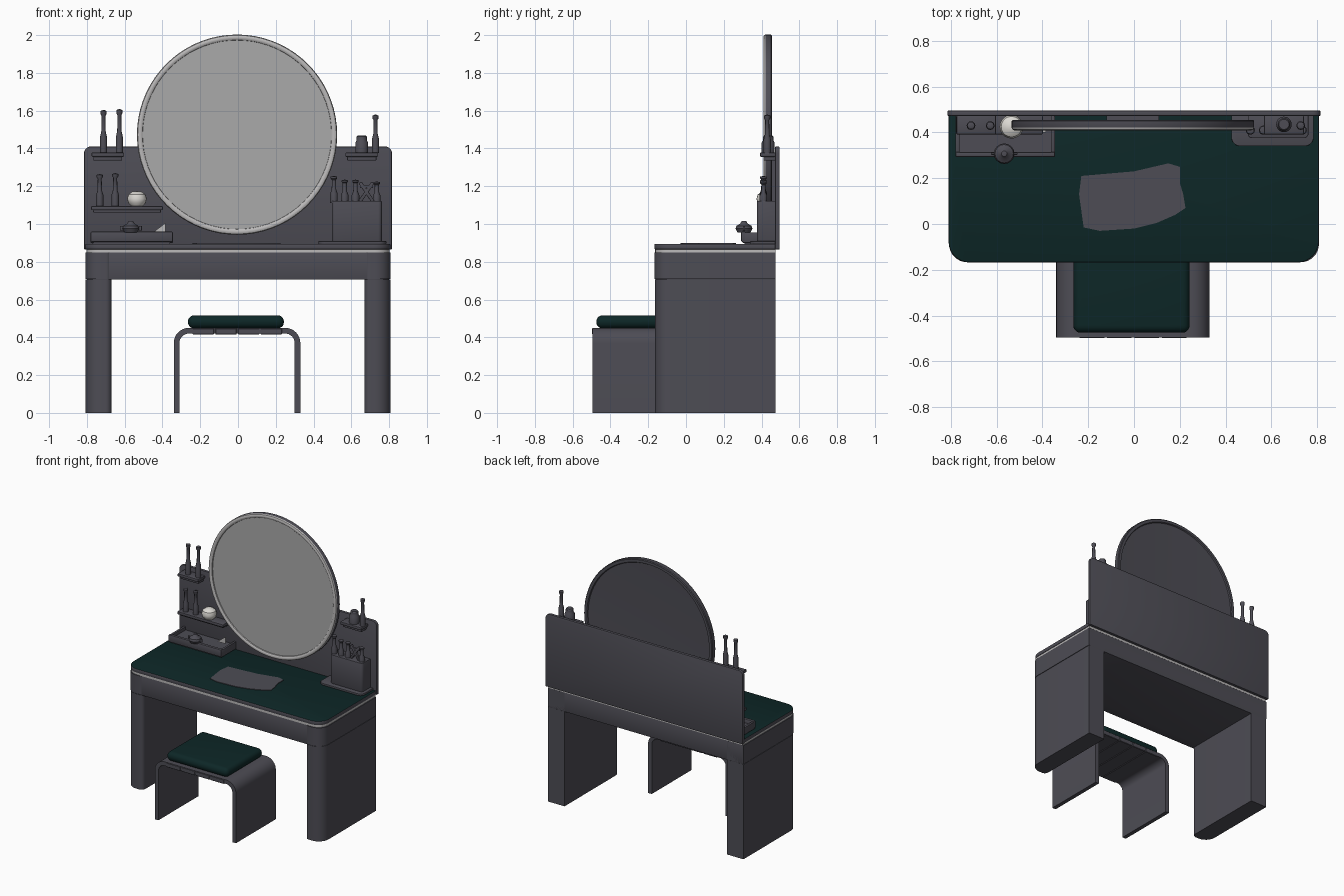
import bpy, bmesh, math
from mathutils import Vector

if "Cube" in bpy.data.objects:
    bpy.data.objects.remove(bpy.data.objects["Cube"])

def mat(name, c):
    m = bpy.data.materials.new(name)
    m.diffuse_color = (*c, 1)
    m.use_nodes = True
    m.node_tree.nodes["Principled BSDF"].inputs["Base Color"].default_value = m.diffuse_color
    return m

GREY = mat("charcoal grey", (0.075, 0.073, 0.09))
GREEN = mat("dark green", (0.004, 0.02, 0.02))
GLASS = mat("mirror grey", (0.4, 0.4, 0.4))
LIGHT = mat("light trim", (0.5, 0.49, 0.49))
CREAM = mat("pale cream", (0.72, 0.70, 0.66))

def finish(name, bm, *mats):
    bmesh.ops.recalc_face_normals(bm, faces=bm.faces[:])
    me = bpy.data.meshes.new(name)
    bm.to_mesh(me)
    bm.free()
    for m in mats:
        me.materials.append(m)
    me.shade_smooth()
    me.set_sharp_from_angle(angle=math.radians(35))
    o = bpy.data.objects.new(name, me)
    bpy.context.collection.objects.link(o)
    return o

def box(name, x0, x1, y0, y1, z0, z1, m=GREY, r=0.0, seg=2):
    bm = bmesh.new()
    bmesh.ops.create_cube(bm, size=1)
    for v in bm.verts:
        v.co = Vector((x0 + (v.co.x + .5) * (x1 - x0), y0 + (v.co.y + .5) * (y1 - y0),
                       z0 + (v.co.z + .5) * (z1 - z0)))
    if r:
        bmesh.ops.bevel(bm, geom=bm.edges[:], offset=r, segments=seg, profile=0.5, affect='EDGES')
    return finish(name, bm, m)

def rounded(x0, x1, y0, y1, radii, n=8):
    """Rectangle outline; radii for corners (x0,y0), (x1,y0), (x1,y1), (x0,y1)."""
    pts = []
    corners = [(x0, y0, 1, 1, 180), (x1, y0, -1, 1, 270), (x1, y1, -1, -1, 0), (x0, y1, 1, -1, 90)]
    for (x, y, sx, sy, a), r in zip(corners, radii):
        if r == 0:
            pts.append((x, y))
            continue
        for i in range(n + 1):
            t = math.radians(a + 90 * i / n)
            pts.append((x + sx * r + r * math.cos(t), y + sy * r + r * math.sin(t)))
    return pts

def prism(name, pts, a, b, axis='z', mats=(GREY,), bevel=0.0):
    bm = bmesh.new()
    put = (lambda p, h: (p[0], p[1], h)) if axis == 'z' else (lambda p, h: (p[0], h, p[1]))
    f = bm.faces.new([bm.verts.new(put(p, a)) for p in pts])
    ext = bmesh.ops.extrude_face_region(bm, geom=[f])
    d = Vector((0, 0, b - a)) if axis == 'z' else Vector((0, b - a, 0))
    bmesh.ops.translate(bm, vec=d, verts=[v for v in ext['geom'] if isinstance(v, bmesh.types.BMVert)])
    bmesh.ops.recalc_face_normals(bm, faces=bm.faces[:])
    if bevel:
        caps = [g for g in bm.faces if len(g.verts) == len(pts) and len(pts) > 4]
        edges = list({e for g in caps for e in g.edges})
        bmesh.ops.bevel(bm, geom=edges, offset=bevel, segments=2, profile=0.5, affect='EDGES')
    if len(mats) > 1:   # second colour on upward faces
        bm.normal_update()
        for g in bm.faces:
            g.material_index = 1 if g.normal.z > 0.6 else 0
    return finish(name, bm, *mats)

def lathe(name, prof, centre, axis='z', mats=(GREY,), idx=None, n=16):
    """Spin (radius, height) profile round the z or y axis."""
    bm = bmesh.new()
    c = Vector(centre)
    rings = []
    for r, h in prof:
        k = 1 if r == 0 else n
        ring = []
        for i in range(k):
            t = 2 * math.pi * i / n
            u, w = r * math.cos(t), r * math.sin(t)
            ring.append(bm.verts.new(c + Vector((u, w, h) if axis == 'z' else (u, h, w))))
        rings.append(ring)
    for s, (p, q) in enumerate(zip(rings, rings[1:])):
        for i in range(n):
            vs = []
            for v in (p[i % len(p)], p[(i + 1) % len(p)], q[(i + 1) % len(q)], q[i % len(q)]):
                if v not in vs:
                    vs.append(v)
            f = bm.faces.new(vs)
            if idx:
                f.material_index = idx[s]
    return finish(name, bm, *mats)

# Desk: two slab legs, apron, light seam and green-topped slab
for s, side in ((-1, "left"), (1, "right")):
    lo, hi = sorted((s * 0.67, s * 0.807))
    rad = (0.08, 0.03, 0, 0) if s < 0 else (0.03, 0.08, 0, 0)
    prism(side + "_leg", rounded(lo, hi, -0.165, 0.475, rad), 0, 0.707)
    prism(side + "_apron_corner", rounded(lo - 0.001, hi + 0.001, -0.167, 0.475, rad), 0.71, 0.848)
prism("apron", rounded(-0.8, 0.8, -0.162, 0.475, (0.08, 0.08, 0, 0)), 0.705, 0.85, bevel=0.003)
prism("light_seam", rounded(-0.803, 0.803, -0.163, 0.475, (0.08, 0.08, 0, 0)), 0.849, 0.866, mats=(LIGHT,))
prism("desk_top", rounded(-0.81, 0.807, -0.168, 0.478, (0.09, 0.09, 0, 0)), 0.865, 0.895,
      mats=(GREY, GREEN), bevel=0.006)
prism("desk_mat", [(-.24, .13), (-.23, .21), (0, .23), (.15, .265), (.2, .25), (.2, .18), (.215, .13),
                   (.225, .07), (.18, .04), (.1, .005), (0, -.02), (-.15, -.03), (-.22, -.015)],
      0.893, 0.899)

# Back panel with rounded top corners
prism("back_panel", rounded(-0.815, 0.815, 0.865, 1.41, (0.005, 0.005, 0.035, 0.035)),
      0.472, 0.495, axis='y', bevel=0.004)

# Round mirror: glass, light rim, dark hollow back
lathe("mirror", [(0, .423), (.5, .423), (.501, .415), (.508, .410), (.518, .409), (.526, .413), (.530, .421),
                 (.530, .450), (.525, .455), (.505, .455), (.5, .447), (0, .432)],
      (-0.005, 0, 1.473), 'y', (GLASS, LIGHT, GREY), [0, 1, 1, 1, 1, 1, 2, 2, 2, 2, 2], 72)
box("mirror_mount", -0.12, 0.11, 0.434, 0.474, 1.1, 1.36)

# Stool: bent arch with plank seams below, and a cushion
out = rounded(-0.34, 0.33, 0, 0.45, (0, 0, 0.08, 0.08))
inn = rounded(-0.31, 0.30, 0, 0.42, (0, 0, 0.05, 0.05))
arch = out[1:] + out[:1] + inn[:1] + inn[:1:-1] + inn[1:2]
arch = out[1:] + [out[0], inn[0]] + list(reversed(inn[2:])) + [inn[1]]
prism("stool_arch", arch, -0.495, -0.025, axis='y')
for i in range(4):
    x = -0.24 + i * 0.12
    box("stool_plank", x, x + 0.113, -0.497, -0.023, 0.415, 0.448, r=0.003, seg=1)
box("cushion", -0.265, 0.243, -0.475, -0.045, 0.448, 0.516, GREEN, r=0.032, seg=5)

# Small shelves
def shelf(name, x0, x1, z0, z1):
    box(name, x0, x1, 0.392, 0.474, z1 - 0.022, z1, r=0.005)
    box(name + "_bracket", x0 + 0.01, x1 - 0.01, 0.41, 0.474, z0, z1 - 0.02, r=0.004)

shelf("upper_left_shelf", -0.775, -0.603, 1.335, 1.378)
shelf("upper_right_shelf", 0.568, 0.742, 1.335, 1.378)
shelf("middle_left_shelf", -0.777, -0.398, 1.06, 1.095)

# Tall bottles and brushes
def stick(name, x, y, z0, z1, r=0.016, n=12):
    h = z1 - z0
    lathe(name, [(0, 0), (r, 0), (r, h * .35), (r * .6, h * .5), (r * .55, h * .85), (r * .85, h * .9),
                 (r * .85, h * .97), (0, h)], (x, y, z0), n=n)

for x, z0, z1 in ((-.712, 1.377, 1.605), (-.628, 1.377, 1.61), (-.732, 1.094, 1.265), (-.65, 1.094, 1.27),
                  (.728, 1.377, 1.58)):
    stick("tall_bottle", x, 0.43, z0, z1, 0.019)
lathe("short_jar", [(0, 0), (.034, 0), (.034, .055), (.027, .065), (.027, .085), (.022, .092), (0, .092)],
      (0.655, 0.435, 1.377), n=20)
lathe("pale_jar", [(0, 0), (.03, 0), (.046, .018), (.052, .04), (.045, .062), (.025, .077), (0, .08)],
      (-0.535, 0.425, 1.094), mats=(CREAM,), n=20)

# Left tray with a little pot on its front edge
box("tray_floor", -0.77, -0.36, 0.31, 0.474, 0.894, 0.93)
box("tray_front", -0.78, -0.345, 0.292, 0.315, 0.905, 0.96, r=0.006)
for x in (-0.78, -0.363):
    box("tray_side", x, x + 0.018, 0.3, 0.474, 0.9, 0.955, r=0.004)
lathe("pot", [(0, 0), (.035, 0), (.045, .02), (.04, .035), (.02, .047), (.012, .06), (0, .062)],
      (-0.567, 0.307, 0.955), n=16)
for x in (-0.625, -0.525):
    box("pot_handle", x, x + 0.016, 0.302, 0.312, 0.965, 0.99, r=0.003)
prism("folded_card", [(-.45, .955), (-.385, .955), (-.385, 1.005)], 0.40, 0.408, axis='y', mats=(LIGHT,))

# Right brush holder with base tray and brushes
prism("holder_base", rounded(0.425, 0.785, 0.34, 0.474, (.04, .04, 0, 0)), 0.894, 0.909, bevel=0.003)
prism("brush_holder", rounded(0.497, 0.762, 0.375, 0.474, (.02, .02, 0, 0)), 0.9, 1.122, bevel=0.004)
for x, z in ((.508, 1.255), (.565, 1.235), (.622, 1.235), (.735, 1.225)):
    stick("brush", x, 0.41, 1.11, z, 0.02)
for a in (-1, 1):
    o = box("clip_blade", -0.009, 0.009, -0.008, 0.008, -0.06, 0.06, r=0.003)
    o.location = (0.68, 0.412, 1.17)
    o.rotation_euler = (0, a * 0.6, 0)
box("clip_bar", 0.645, 0.715, 0.404, 0.42, 1.19, 1.205, r=0.003)
